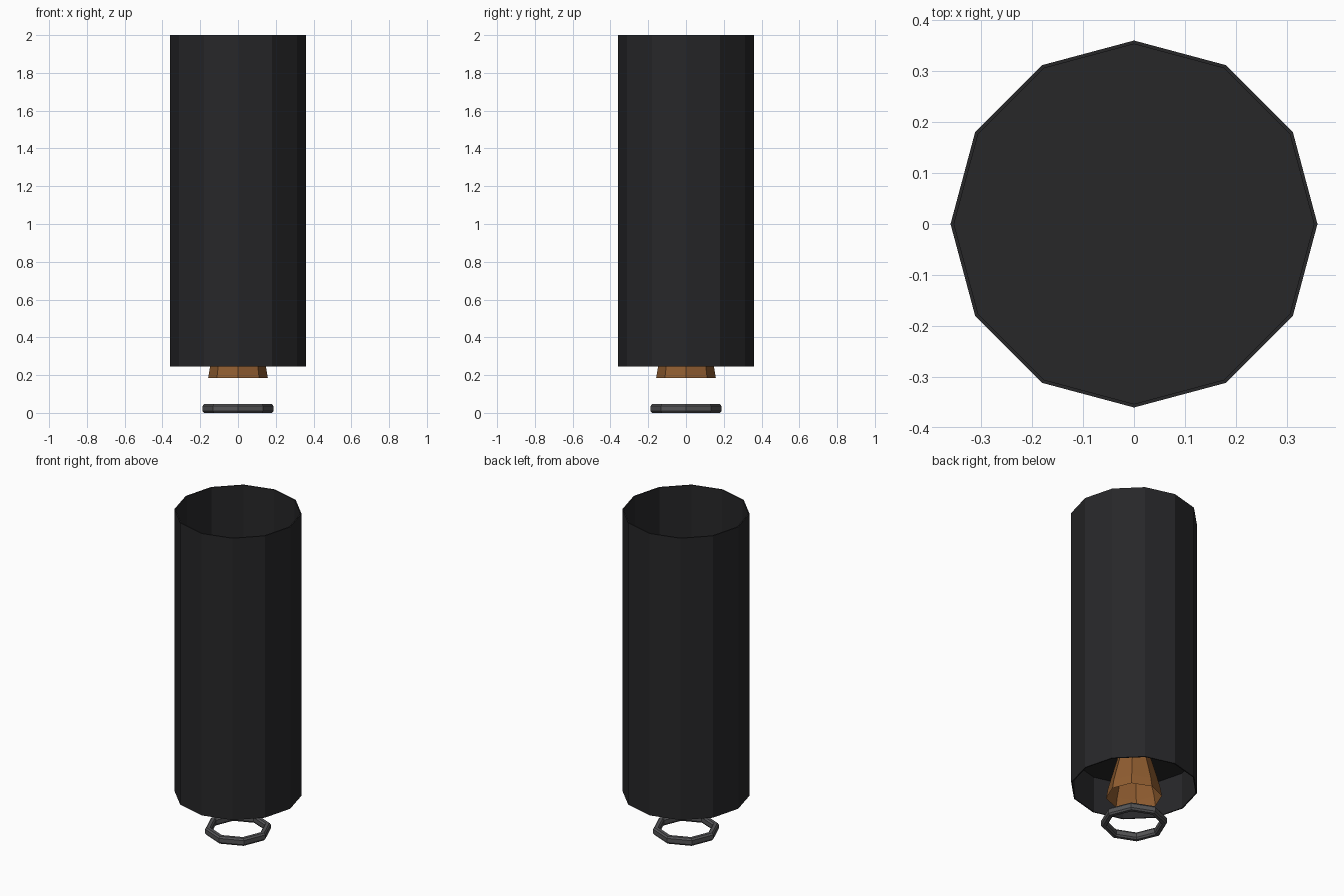
import bpy
import bmesh
from math import cos, sin, pi

if "Cube" in bpy.data.objects:
    bpy.data.objects.remove(bpy.data.objects["Cube"])


def material(name, color):
    mat = bpy.data.materials.new(name)
    mat.diffuse_color = (*color, 1)
    mat.use_nodes = True
    mat.node_tree.nodes["Principled BSDF"].inputs["Base Color"].default_value = mat.diffuse_color
    return mat


def lathe(name, profile, sides, mat, closed=False):
    """Revolve (radius, z) points around z with flat faces."""
    bm = bmesh.new()
    rings = [[bm.verts.new((r * cos(2 * pi * i / sides), r * sin(2 * pi * i / sides), z))
              for i in range(sides)] for r, z in profile]
    pairs = list(zip(rings, rings[1:]))
    if closed:
        pairs.append((rings[-1], rings[0]))
    for low, high in pairs:
        for i in range(sides):
            j = (i + 1) % sides
            bm.faces.new((low[i], low[j], high[j], high[i]))
    return finish(name, bm, mat)


def finish(name, bm, mat):
    mesh = bpy.data.meshes.new(name)
    bm.to_mesh(mesh)
    bm.free()
    mesh.materials.append(mat)
    obj = bpy.data.objects.new(name, mesh)
    bpy.context.collection.objects.link(obj)
    return obj


black = material("black_shell", (0.02, 0.02, 0.022))
brown = material("brown_metal", (0.28, 0.11, 0.03))
dark = material("dark_metal", (0.09, 0.09, 0.095))

# Thin-walled tube, open at both ends
lathe("outer_tube", [(0.36, 0.245), (0.36, 2.0), (0.353, 2.0), (0.353, 0.245)],
      12, black, closed=True)

# Bulkhead closing the tube above the nozzle
bm = bmesh.new()
bmesh.ops.create_circle(bm, cap_ends=True, segments=12, radius=0.355)
bulkhead = finish("bulkhead", bm, black)
bulkhead.location.z = 0.47

# Bell nozzle, open at the bottom
lathe("nozzle", [(0.158, 0.185), (0.148, 0.245), (0.122, 0.34), (0.085, 0.47)], 8, brown)

# Loose octagonal ring with chamfered edges
lathe("bottom_ring", [(0.18, 0.0), (0.188, 0.01), (0.188, 0.036), (0.18, 0.046),
                      (0.16, 0.046), (0.152, 0.036), (0.152, 0.01), (0.16, 0.0)],
      8, dark, closed=True)
